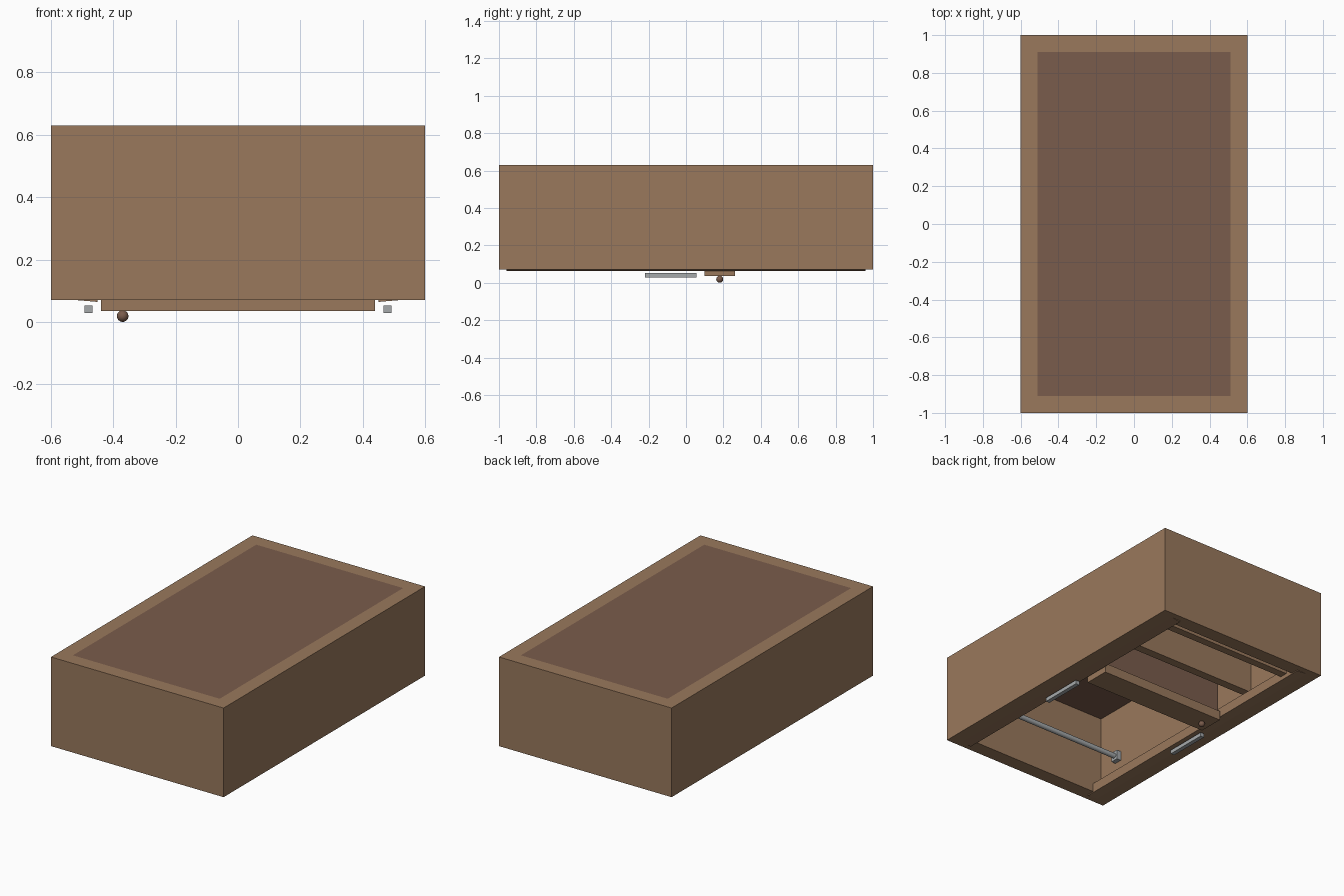
import bpy, bmesh, math
from mathutils import Vector

cube = bpy.data.objects.get("Cube")
if cube:
    bpy.data.objects.remove(cube, do_unlink=True)


def material(name, rgb, metallic=0.0):
    m = bpy.data.materials.new(name)
    m.use_nodes = True
    m.diffuse_color = (*rgb, 1)
    m.node_tree.nodes["Principled BSDF"].inputs["Base Color"].default_value = (*rgb, 1)
    return m


WOOD = material("light wood", (0.32, 0.19, 0.107))
PANEL = material("dark wood", (0.195, 0.107, 0.072))
METAL = material("grey metal", (0.38, 0.40, 0.41))


def finish(name, bm, mat):
    bmesh.ops.recalc_face_normals(bm, faces=bm.faces)
    mesh = bpy.data.meshes.new(name)
    bm.to_mesh(mesh)
    bm.free()
    mesh.materials.append(mat)
    obj = bpy.data.objects.new(name, mesh)
    bpy.context.collection.objects.link(obj)
    return obj


def box(name, x, y, z, mat):
    """Box from (min, max) pairs."""
    bm = bmesh.new()
    bmesh.ops.create_cube(bm, size=1)
    for v in bm.verts:
        v.co = Vector([sum(r) / 2 + c * (r[1] - r[0]) for c, r in zip(v.co, (x, y, z))])
    return finish(name, bm, mat)


def smooth(obj):
    bpy.ops.object.select_all(action="DESELECT")
    obj.select_set(True)
    bpy.context.view_layer.objects.active = obj
    bpy.ops.object.shade_smooth_by_angle()


# Carcass: one rectangular ring of thick walls
IX, IY, Z0, Z1 = 0.51, 0.91, 0.07, 0.63
bm = bmesh.new()
signs = [(-1, -1), (1, -1), (1, 1), (-1, 1)]
rings = [[bm.verts.new((sx * hx, sy * hy, z)) for sx, sy in signs]
         for hx, hy, z in ((0.6, 1, Z0), (0.6, 1, Z1), (IX, IY, Z1), (IX, IY, Z0))]
for k in range(4):
    a, b = rings[k], rings[(k + 1) % 4]
    for i in range(4):
        j = (i + 1) % 4
        bm.faces.new((a[i], a[j], b[j], b[i]))
finish("carcass", bm, WOOD)

# Panel closing the carcass
box("back_panel", (-IX, IX), (-IY, IY), (0.585, Z1), PANEL)

# Mirrored door edges and bar handles
for s, side in ((1, "left"), (-1, "right")):
    lip = box(side + "_door_edge", sorted((s * 0.45, s * 0.52)), (-0.96, 0.96), (0.07, 0.125), WOOD)
    for v in lip.data.vertices:
        if abs(v.co.x) < 0.5 and v.co.z < 0.1:
            v.co.z = 0.064
    box(side + "_handle", sorted((s * 0.467, s * 0.493)), (-0.22, 0.055), (0.028, 0.052), METAL)

# Shelf and lower rail
box("shelf", (-IX, IX), (0.41, 0.464), (0.16, 0.585), WOOD)
box("lower_rail", (-IX, IX), (0.81, 0.86), (0.09, 0.14), WOOD)

# Drawer with its front and knob
box("drawer_box", (-0.44, 0.44), (0.12, 0.245), (0.095, 0.56), PANEL)
box("drawer_front", (-0.44, 0.44), (0.1, 0.262), (0.035, 0.095), WOOD)
bm = bmesh.new()
bmesh.ops.create_uvsphere(bm, u_segments=24, v_segments=16, radius=0.0185)
bmesh.ops.translate(bm, verts=bm.verts, vec=(-0.37, 0.18, 0.0185))
smooth(finish("drawer_knob", bm, PANEL))

# Hanging rail and its end brackets
ROD_Y, ROD_Z = -0.754, 0.255
bm = bmesh.new()
bmesh.ops.create_cone(bm, cap_ends=True, segments=16, radius1=0.016, radius2=0.016, depth=2 * IX)
for v in bm.verts:
    v.co = Vector((v.co.z, v.co.y + ROD_Y, v.co.x + ROD_Z))
smooth(finish("hanging_rail", bm, METAL))
for s, side in ((1, "left"), (-1, "right")):
    box(side + "_rail_bracket", sorted((s * 0.48, s * IX)), (ROD_Y - 0.025, ROD_Y + 0.025),
        (ROD_Z - 0.03, ROD_Z + 0.03), METAL)
